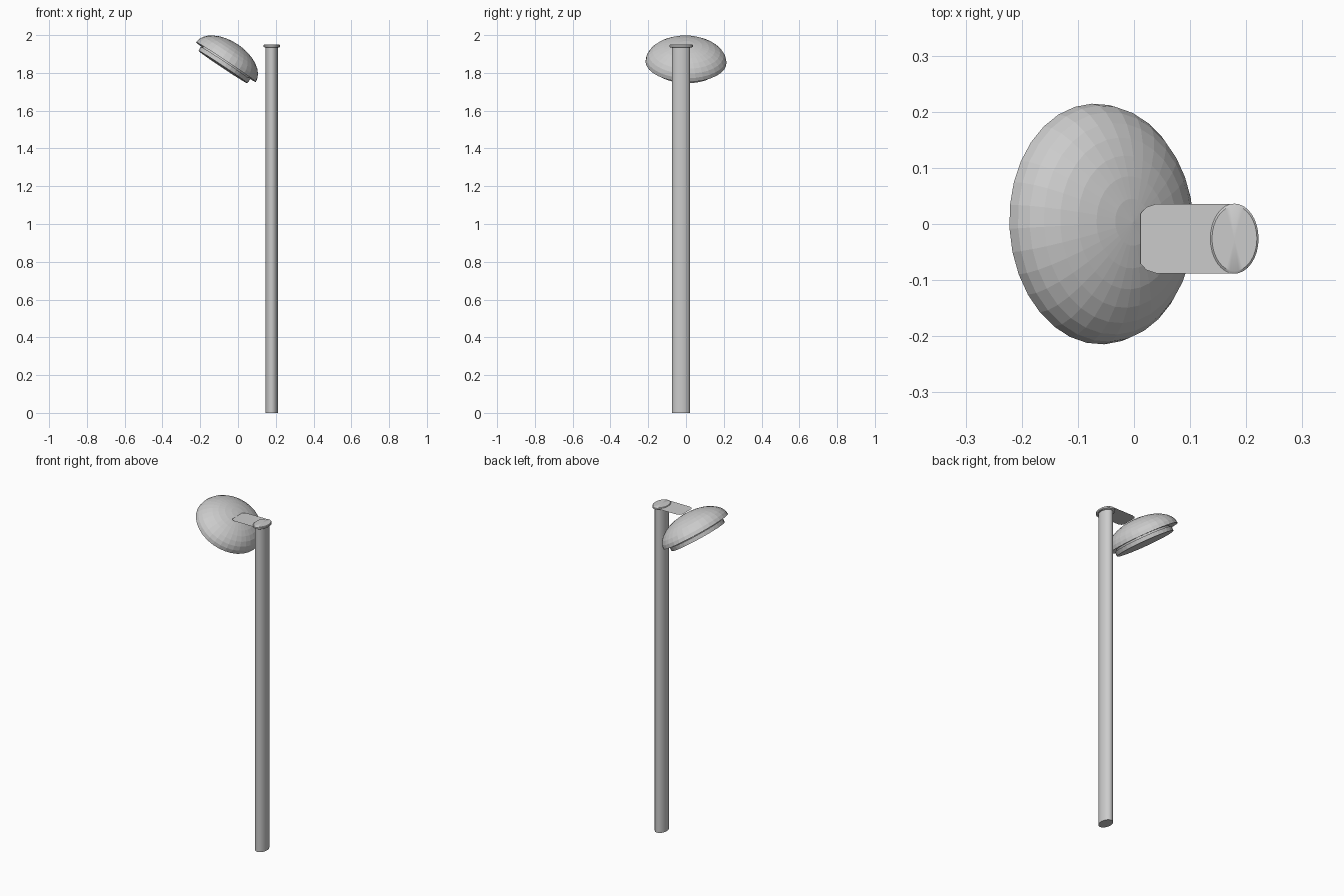
import bpy, bmesh, math
from mathutils import Matrix, Vector

if "Cube" in bpy.data.objects:
    bpy.data.objects.remove(bpy.data.objects["Cube"])


def make_object(name, bm, smooth=False):
    bmesh.ops.recalc_face_normals(bm, faces=bm.faces[:])
    mesh = bpy.data.meshes.new(name)
    bm.to_mesh(mesh)
    bm.free()
    obj = bpy.data.objects.new(name, mesh)
    bpy.context.collection.objects.link(obj)
    if smooth:
        bpy.ops.object.select_all(action='DESELECT')
        obj.select_set(True)
        bpy.context.view_layer.objects.active = obj
        bpy.ops.object.shade_smooth_by_angle(angle=math.radians(35))
    return obj


def revolve(name, profile, centre, aspect, matrix=None, seg=32, smooth=False):
    """Sweep (radius, height) points around z with y scaled by aspect."""
    bm = bmesh.new()
    rings = []
    for r, z in profile:
        if r == 0:
            rings.append([bm.verts.new((0, 0, z))])
        else:
            rings.append([bm.verts.new((r * math.cos(2 * math.pi * i / seg),
                                        r * aspect * math.sin(2 * math.pi * i / seg), z))
                          for i in range(seg)])
    for a, b in zip(rings, rings[1:]):
        for i in range(seg):
            j = (i + 1) % seg
            quad = [a[i % len(a)], a[j % len(a)], b[j % len(b)], b[i % len(b)]]
            bm.faces.new(list(dict.fromkeys(quad)))
    m = Matrix.Translation(centre) @ (matrix or Matrix())
    bmesh.ops.transform(bm, matrix=m, verts=bm.verts[:])
    return make_object(name, bm, smooth)


# Oval pole and its flat cap
revolve("pole", [(0, 0), (0.033, 0), (0.033, 1.94), (0, 1.94)],
        (0.178, -0.026, 0), 1.45, smooth=True)
revolve("pole_cap", [(0, 1.935), (0.039, 1.935), (0.043, 1.938), (0.043, 1.947),
                     (0.040, 1.95), (0, 1.95)],
        (0.179, -0.026, 0), 1.45, smooth=True)

# Tilted lamp head: faceted half-ellipsoid shade with a shallow lens below
tilt = Matrix.Rotation(math.radians(3), 4, 'Z') @ Matrix.Rotation(math.radians(33.7), 4, 'Y')
centre = Vector((-0.064, 0, 1.857))
rows = 8
shade = [(0.19 * math.sin(math.pi / 2 * i / rows) if i else 0,
          0.113 * math.cos(math.pi / 2 * i / rows)) for i in range(rows + 1)]
shade += [(0.15, 0.004), (0, 0.004)]
revolve("lamp_shade", shade, centre, 1.13, tilt)
revolve("lamp_lens", [(0, 0.003), (0.146, 0.003), (0.146, -0.007), (0.157, -0.007),
                      (0.155, -0.031), (0, -0.031)],
        centre + Vector((0.001, 0, 0)), 1.13, tilt)

# Sheet-thin arm from the cap to the shade, mirrored about its centre line
half = [(0.185, 0.062), (0.04, 0.062), (0.022, 0.056), (0.012, 0.045)]
outline = half + [(x, -y) for x, y in reversed(half)]
bm = bmesh.new()
bm.faces.new([bm.verts.new((x, y - 0.026, 1.946)) for x, y in outline])
make_object("arm", bm)
